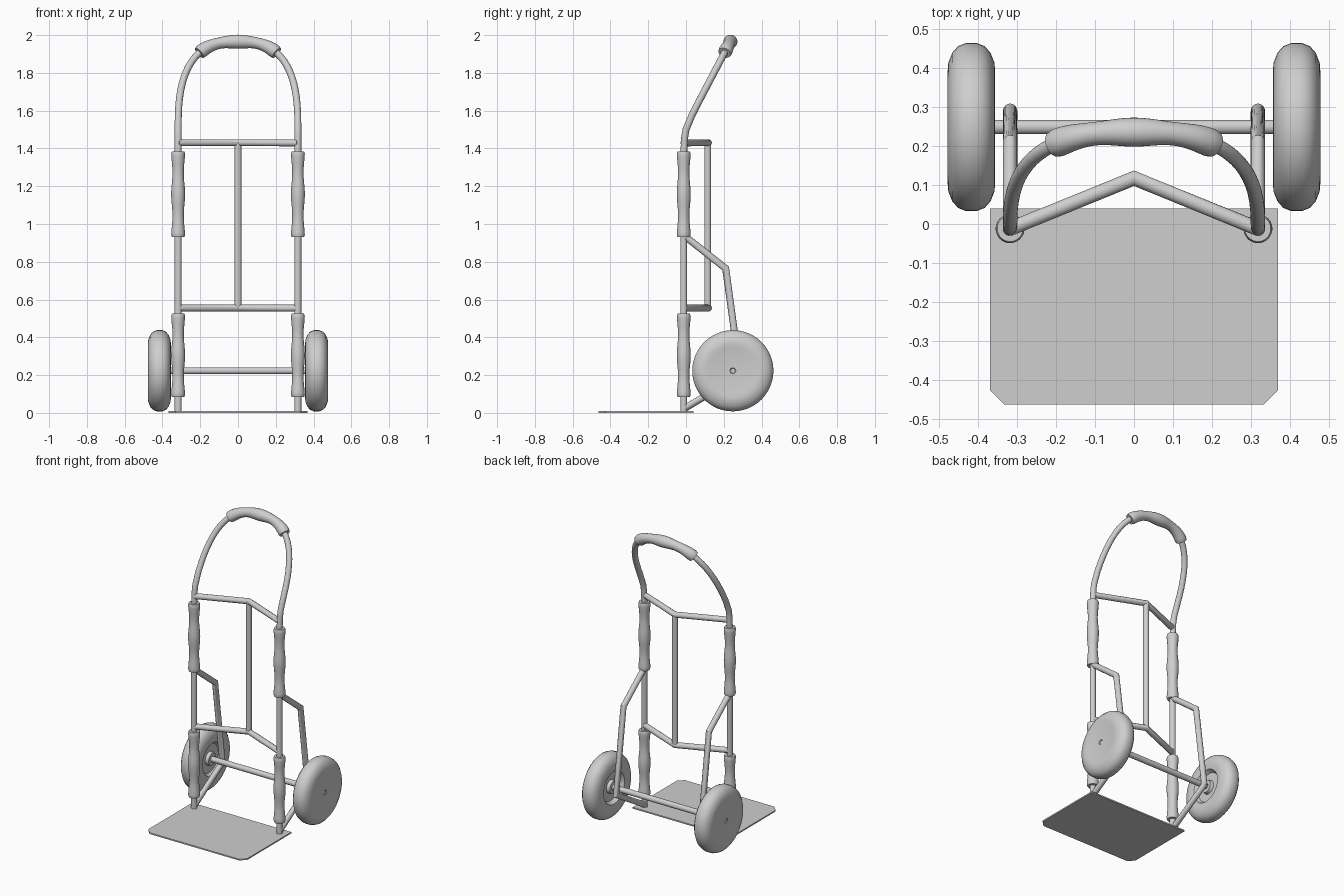
import bpy, bmesh, math
from mathutils import Vector, Matrix

cube = bpy.data.objects.get("Cube")
if cube:
    bpy.data.objects.remove(cube, do_unlink=True)

grey = bpy.data.materials.new("light_grey")
grey.use_nodes = True
GREY = (0.62, 0.62, 0.62, 1)
grey.diffuse_color = GREY
grey.node_tree.nodes["Principled BSDF"].inputs["Base Color"].default_value = GREY

SIDE_X, SIDE_Y, TUBE = 0.317, -0.012, 0.0185
AXLE_Y, AXLE_Z = 0.248, 0.223
ARCH_Z, ARCH_H, POWER = 1.5, 0.465, 2.7


def finish(name, bm):
    """Store a bmesh as an object, smooth with sharp corners."""
    bmesh.ops.recalc_face_normals(bm, faces=bm.faces)
    for f in bm.faces:
        f.smooth = True
    for e in bm.edges:
        e.smooth = e.calc_face_angle(0) < 0.65
    me = bpy.data.meshes.new(name)
    bm.to_mesh(me)
    bm.free()
    me.materials.append(grey)
    ob = bpy.data.objects.new(name, me)
    bpy.context.collection.objects.link(ob)
    return ob


def tube(name, points, radii=TUBE, sides=20):
    """Sweep a circle along a path with mitred joints."""
    pts = [Vector(p) for p in points]
    if not isinstance(radii, list):
        radii = [radii] * len(pts)
    bm = bmesh.new()
    rings, u = [], None
    for i, p in enumerate(pts):
        d_in = (p - pts[i - 1]).normalized() if i else (pts[1] - p).normalized()
        d_out = (pts[i + 1] - p).normalized() if i < len(pts) - 1 else d_in
        n = (d_in + d_out).normalized()
        u = d_in.orthogonal() if u is None else u - d_in * u.dot(d_in)
        u.normalize()
        v = d_in.cross(u)
        ring = []
        for k in range(sides):
            a = math.tau * k / sides
            o = (u * math.cos(a) + v * math.sin(a)) * radii[i]
            ring.append(bm.verts.new(p + o - d_in * (o.dot(n) / d_in.dot(n))))
        rings.append(ring)
    for a, b in zip(rings, rings[1:]):
        for k in range(sides):
            j = (k + 1) % sides
            bm.faces.new((a[k], a[j], b[j], b[k]))
    bm.faces.new(rings[0])
    bm.faces.new(rings[-1])
    return finish(name, bm)


def lean(z):
    """Depth of the frame tube, bending backwards near the top."""
    s = z - ARCH_Z
    return SIDE_Y + 0.265 * (s + math.sqrt(s * s + 0.002))


def grip_radius(t):
    """Wide ends, two waists and a soft bulge in the middle."""
    end = 0.004 if t < 0.02 or t > 0.98 else 0
    return 0.0335 + 0.0035 * math.cos(2 * math.tau * t) - end


STEPS = 36
# Main frame: two uprights joined by an arched handle
arch = []
for i in range(STEPS + 1):
    a = math.pi * i / STEPS
    c, s = math.cos(a), max(math.sin(a), 0)
    z = ARCH_Z + ARCH_H * s ** (2 / POWER)
    x = math.copysign(SIDE_X * abs(c) ** (2 / POWER), c)
    arch.append((x, lean(z), z))
rise = [(1, z) for z in (0.005, 1.38, 1.42, 1.46)]
right_leg = [(SIDE_X, lean(z) if z > 1.4 else SIDE_Y, z) for _, z in rise]
left_leg = [(-x, y, z) for x, y, z in reversed(right_leg)]
tube("main_frame", right_leg + arch + left_leg)

# Handle grip follows the arch
path, radii = [], []
for i in range(STEPS + 1):
    t = i / STEPS
    x = -0.205 + 0.41 * t
    z = ARCH_Z + ARCH_H * (1 - abs(x / SIDE_X) ** POWER) ** (1 / POWER)
    path.append((x, lean(z), z))
    radii.append(grip_radius(t))
tube("handle_grip", path, radii, 28)

# Bent crossbars and centre post
BARS = {"lower": 0.555, "upper": 1.43}
for label, z in BARS.items():
    tube(label + "_crossbar",
         [(-SIDE_X, SIDE_Y, z), (0, 0.117, z), (SIDE_X, SIDE_Y, z)])
tube("centre_post", [(0, 0.115, z) for z in BARS.values()])
tube("axle", [(-0.39, AXLE_Y, AXLE_Z), (0.39, AXLE_Y, AXLE_Z)])

# Tyre and hub profile: distance outwards along the axle, radius
WHEEL = [(0.052, 0), (0.052, 0.012), (0.056, 0.016), (0.057, 0.12),
         (0.061, 0.14), (0.059, 0.165), (0.049, 0.19), (0.034, 0.207),
         (0.014, 0.215), (-0.014, 0.215), (-0.034, 0.207), (-0.049, 0.19),
         (-0.059, 0.165), (-0.061, 0.14), (-0.056, 0.11), (-0.03, 0.095),
         (-0.03, 0.045), (-0.052, 0.04), (-0.052, 0)]


def wheel(name, side):
    bm = bmesh.new()
    vs = [bm.verts.new((x * side, r, 0)) for x, r in WHEEL]
    es = [bm.edges.new(pair) for pair in zip(vs, vs[1:])]
    bmesh.ops.spin(bm, geom=vs + es, cent=(0, 0, 0), axis=(1, 0, 0),
                   angle=math.tau, steps=48, use_duplicate=False)
    bmesh.ops.remove_doubles(bm, verts=bm.verts, dist=0.0001)
    bmesh.ops.transform(bm, verts=bm.verts,
                        matrix=Matrix.Translation((0.416 * side, AXLE_Y, AXLE_Z)))
    finish(name, bm)


# Paired parts
for label, side in (("left", 1), ("right", -1)):
    x = SIDE_X * side
    wheel(label + "_wheel", side)
    tube(label + "_wheel_strut",
         [(x, SIDE_Y, 0.94), (x, 0.21, 0.765), (x, 0.288, 0.2), (x, -0.005, 0.025)])
    for part, low, high in (("lower", 0.085, 0.525), ("upper", 0.93, 1.385)):
        ts = [i / STEPS for i in range(STEPS + 1)]
        tube(f"{label}_{part}_grip",
             [(x, SIDE_Y, low + (high - low) * t) for t in ts],
             [grip_radius(t) for t in ts], 28)

# Toe plate with clipped front corners
bm = bmesh.new()
W, FRONT, BACK, CUT = 0.368, -0.462, 0.04, 0.036
outline = [(-W, BACK), (-W, FRONT + CUT), (-W + CUT, FRONT),
           (W - CUT, FRONT), (W, FRONT + CUT), (W, BACK)]
base = bm.faces.new([bm.verts.new((x, y, 0)) for x, y in outline])
top = bmesh.ops.extrude_face_region(bm, geom=[base], use_keep_orig=True)
bmesh.ops.translate(bm, vec=(0, 0, 0.009),
                    verts=[g for g in top["geom"] if isinstance(g, bmesh.types.BMVert)])
finish("toe_plate", bm)
